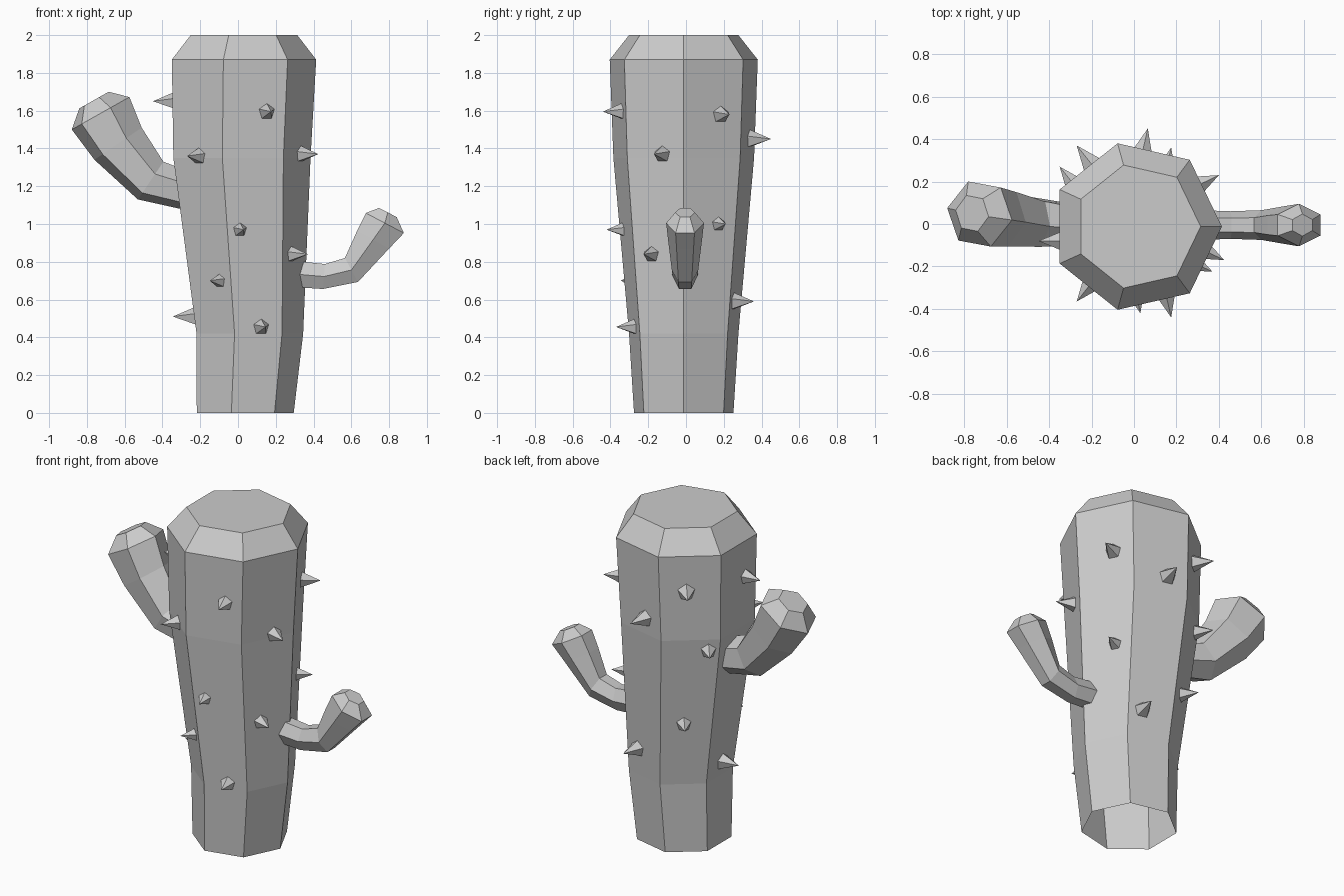
import bpy, bmesh
from math import sin, cos, pi, radians, atan2
from mathutils import Vector

if "Cube" in bpy.data.objects:
    bpy.data.objects.remove(bpy.data.objects["Cube"])


def loft(name, rings, cap_end=True):
    """Join rings of points with quads; leave the start open, cap the end."""
    bm = bmesh.new()
    loops = [[bm.verts.new(p) for p in ring] for ring in rings]
    n = len(loops[0])
    for a, b in zip(loops, loops[1:]):
        for i in range(n):
            j = (i + 1) % n
            bm.faces.new((a[i], a[j], b[j], b[i]))
    if cap_end:
        bm.faces.new(loops[-1])
    bmesh.ops.recalc_face_normals(bm, faces=bm.faces)
    me = bpy.data.meshes.new(name)
    bm.to_mesh(me)
    bm.free()
    ob = bpy.data.objects.new(name, me)
    bpy.context.collection.objects.link(ob)
    return ob


# Trunk: seven-sided, slightly leaning, open at the bottom (z, centre x, radius)
CY = -0.012
trunk = [(0, .025, .27), (.42, .048, .297), (1.35, .002, .382),
         (1.87, .012, .402), (2.0, .017, .297)]
loft("trunk", [[(cx + r * cos(2 * pi * i / 7), CY + r * sin(2 * pi * i / 7), z)
                for i in range(7)] for z, cx, r in trunk])


def arm(name, sections, turn):
    """Six-sided bent arm. Section: outer xz, inner xz, centre y, y radius."""
    rings = []
    grow = 1 / max(cos(radians(turn + 60 * k)) for k in range(6))
    for ox, oz, ix, iz, cy, ry in sections:
        c = Vector(((ox + ix) / 2, cy, (oz + iz) / 2))
        u = (Vector((ox, cy, oz)) - c) * grow
        angles = [radians(turn + 60 * k) for k in range(6)]
        rings.append([c + u * cos(a) + Vector((0, ry * sin(a), 0)) for a in angles])
    loft(name, rings)


# Left arm, thick and high
arm("left_arm", [
    (-.26, 1.07, -.24, 1.27, -.005, .10),
    (-.53, 1.13, -.395, 1.33, .01, .125),
    (-.76, 1.34, -.51, 1.51, .035, .15),
    (-.88, 1.50, -.575, 1.672, .047, .163),
    (-.84, 1.612, -.685, 1.70, .05, .09)], 10)

# Right arm, thin and low
arm("right_arm", [
    (.315, .665, .315, .803, -.005, .07),
    (.45, .656, .46, .788, -.005, .065),
    (.635, .693, .566, .82, -.005, .07),
    (.80, .87, .63, .963, -.005, .09),
    (.878, .952, .677, 1.058, -.005, .10),
    (.84, 1.037, .746, 1.085, -.005, .052)], 30)

# Spikes: five-sided cones standing square on the nearest trunk face
tips = [(-.45, -.08, 1.65), (.175, -.44, 1.595), (-.27, -.365, 1.36),
        (.425, -.17, 1.37), (.03, -.42, .97), (.37, -.225, .84),
        (-.15, -.345, .70), (-.345, -.02, .51), (.145, -.37, .455),
        (.40, .23, 1.58), (.065, .45, 1.45), (.36, .21, 1.0),
        (.175, .36, .59), (-.21, .31, .81), (-.35, .27, 1.28), (-.27, .37, 1.65)]
step = 2 * pi / 7
for k, tip in enumerate(tips):
    a = atan2(tip[1] - CY, tip[0] - .015)
    a = (round(a / step - .5) + .5) * step
    n = Vector((cos(a), sin(a), 0))
    side = Vector((-sin(a), cos(a), 0))
    base = Vector(tip) - n * .135
    bpy.ops.mesh.primitive_cone_add(vertices=5, radius1=.058, radius2=0, depth=.135,
                                    location=base + n * .0675,
                                    rotation=n.to_track_quat('Z', 'Y').to_euler())
    bpy.context.object.name = f"spike_{k + 1}"
